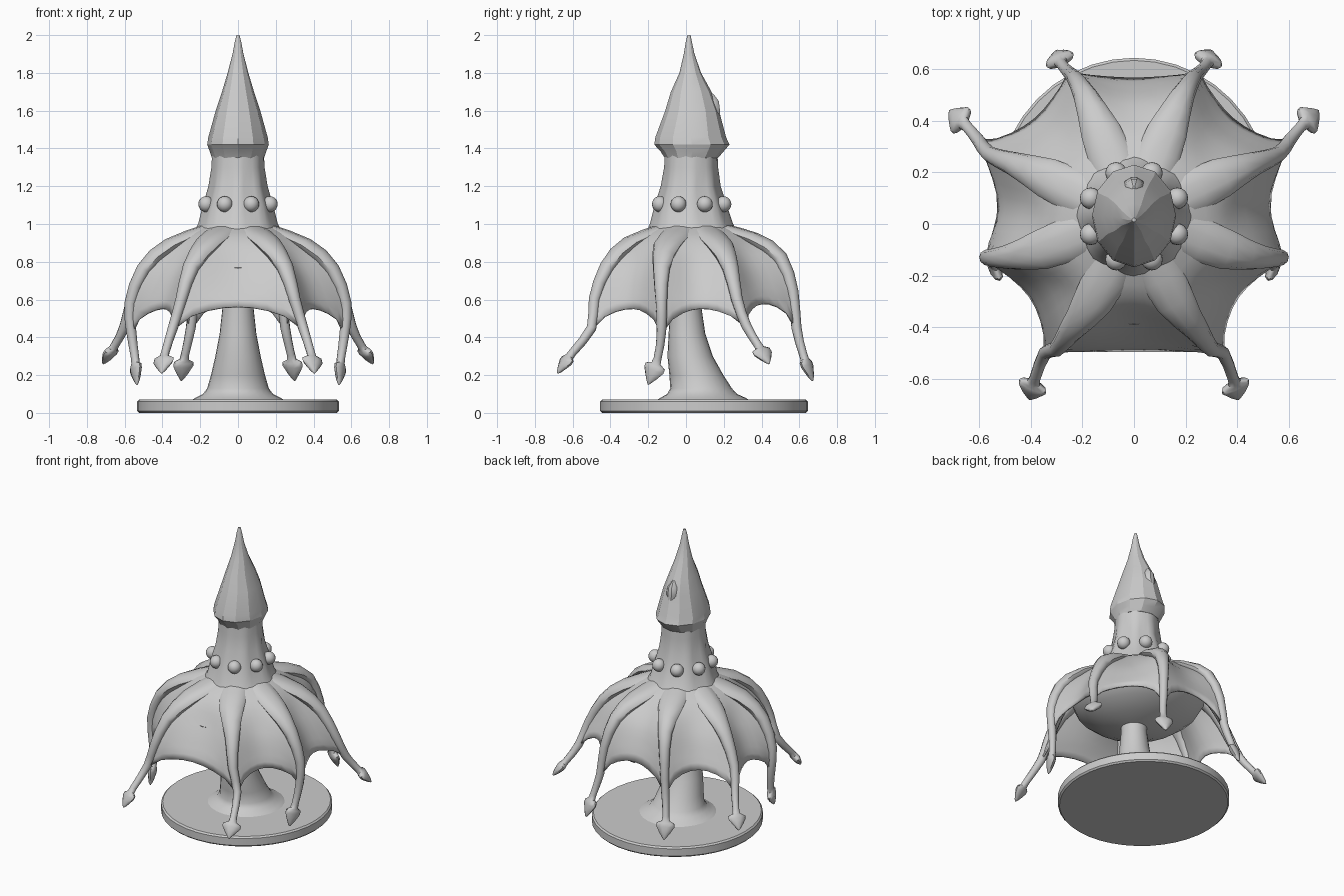
import bpy, math
from math import sin, cos, pi
from mathutils import Vector

if "Cube" in bpy.data.objects:
    bpy.data.objects.remove(bpy.data.objects["Cube"])

CY = 0.03  # body axis offset in y


def make(name, verts, faces, angle=35):
    me = bpy.data.meshes.new(name)
    me.from_pydata([tuple(v) for v in verts], [], faces)
    me.update()
    ob = bpy.data.objects.new(name, me)
    bpy.context.collection.objects.link(ob)
    bpy.ops.object.select_all(action='DESELECT')
    ob.select_set(True)
    bpy.context.view_layer.objects.active = ob
    bpy.ops.object.mode_set(mode='EDIT')
    bpy.ops.mesh.select_all(action='SELECT')
    bpy.ops.mesh.normals_make_consistent(inside=False)
    bpy.ops.object.mode_set(mode='OBJECT')
    bpy.ops.object.shade_smooth_by_angle(angle=math.radians(angle))
    return ob


def skin(name, rings, angle=35, caps=True):
    """Join equal-sized rings into a tube."""
    n = len(rings[0])
    verts = [v for r in rings for v in r]
    faces = [(i*n+j, i*n+(j+1) % n, (i+1)*n+(j+1) % n, (i+1)*n+j)
             for i in range(len(rings)-1) for j in range(n)]
    if caps:
        faces += [tuple(reversed(range(n))), tuple(range(len(verts)-n, len(verts)))]
    return make(name, verts, faces, angle)


def ring(z, rx, y0, y1, n, ridge=0):
    c, ry = (y0+y1)/2, (y1-y0)/2
    out = []
    for k in range(n):
        a = 2*pi*k/n
        f = 1+ridge*cos(8*a)
        out.append((rx*f*cos(a), c+ry*f*sin(a), z))
    return out


# Base disc and flared pedestal
skin("base_disc", [ring(z, r*0.97, 0.095-r, 0.095+r, 40) for z, r in
                   [(0, .54), (.01, .55), (.06, .55), (.07, .54)]])
ped = [(.06, .26, .09), (.08, .225, .09), (.1, .185, .085), (.13, .163, .08), (.2, .143, .055),
       (.3, .12, .022), (.42, .097, .005), (.55, .083, 0), (.65, .085, 0)]
skin("pedestal", [ring(z, r, c-r, c+r, 24) for z, r, c in ped])

# Bulging underside of the body, seen from below
belly = [(.585, .08, -.08, .08), (.605, .2, -.19, .21), (.655, .31, -.29, .34),
         (.71, .38, -.36, .43), (.77, .41, -.39, .48)]
skin("belly", [ring(*r, 24) for r in belly], caps=False)

# Neck with shallow ridges between the eyes
neck = [(.9, .26, -.23, .3, 0), (.96, .23, -.205, .27, .01), (1.0, .205, -.185, .243, .03),
        (1.1, .178, -.158, .208, .045), (1.2, .15, -.127, .177, .045), (1.3, .138, -.113, .167, .02),
        (1.42, .135, -.11, .165, 0)]
skin("neck", [ring(*r[:4], 32, r[4]) for r in neck])

# Pointed mantle
mantle = [(1.35, .138, -.113, .17), (1.385, .15, -.135, .2), (1.42, .163, -.168, .23),
          (1.46, .157, -.162, .212), (1.6, .118, -.11, .175), (1.7, .085, -.08, .135),
          (1.8, .055, -.035, .08), (1.9, .029, -.012, .045), (1.97, .016, 0, .03), (2.0, .008, .008, .024)]
skin("mantle", [ring(*r, 12) for r in mantle], 25)
# Small fold on the back of the mantle
fold = [(1.54, .02, .1, .185), (1.6, .045, .1, .182), (1.65, .035, .1, .176), (1.69, .01, .1, .145)]
skin("mantle_fold", [ring(*r, 10) for r in fold])

# Eight eyes set into the neck
for k in range(8):
    a = pi/8 + k*pi/4
    bpy.ops.mesh.primitive_uv_sphere_add(segments=16, ring_count=10, radius=.042,
                                         location=(.182*cos(a), CY+.182*sin(a), 1.105))
    bpy.context.object.name = f"eye_{k+1}"
    bpy.ops.object.shade_smooth()

# Arm centre lines on the right half, front to back
ARMS = [
    [(.06, -.11, .98), (.16, -.30, .90), (.25, -.42, .77), (.30, -.485, .6), (.345, -.50, .45),
     (.385, -.60, .32), (.405, -.68, .21)],
    [(.15, -.02, .98), (.36, -.10, .89), (.50, -.13, .76), (.57, -.13, .58), (.565, -.13, .43),
     (.545, -.15, .29), (.535, -.20, .15)],
    [(.15, .09, .98), (.34, .18, .89), (.47, .235, .77), (.56, .27, .6), (.60, .32, .46),
     (.65, .38, .36), (.715, .44, .26)],
    [(.06, .18, .98), (.13, .36, .92), (.19, .50, .82), (.23, .565, .64), (.25, .585, .45),
     (.28, .62, .31), (.30, .67, .17)],
]
ARMS = [[Vector(p) for p in a] for a in ARMS]
ARMS += [[Vector((-p.x, p.y, p.z)) for p in a] for a in reversed(ARMS)]


def on(arm, t):
    """Smooth point on an arm, t in knots."""
    i = min(int(t), len(arm)-2)
    u = t-i
    p1, p2 = arm[i], arm[i+1]
    p0 = arm[i-1] if i > 0 else 2*p1-p2
    p3 = arm[i+2] if i+2 < len(arm) else 2*p2-p1
    return .5*(2*p1+(p2-p0)*u+(2*p0-5*p1+4*p2-p3)*u*u+(3*p1-p0-3*p2+p3)*u**3)


# Arms: t, half width, half thickness, ending in a spade tip
SECT = [(0, .08, .025), (.5, .085, .03), (1, .078, .036), (1.5, .06, .04), (2, .046, .038),
        (2.5, .037, .034), (3, .031, .031), (3.5, .028, .028), (4, .026, .027), (4.5, .023, .024),
        (5, .022, .022), (5.2, .026, .022), (5.3, .058, .025), (5.45, .058, .026), (5.7, .036, .02),
        (5.9, .015, .012), (6, .004, .004)]
for k, arm in enumerate(ARMS):
    rings = []
    for t, w, h in SECT:
        p = on(arm, t)
        T = (on(arm, min(t+.05, 6))-on(arm, max(t-.05, 0))).normalized()
        radial = Vector((p.x, p.y-CY, 0)).normalized()
        side = Vector((0, 0, 1)).cross(radial)
        side = (side-T*side.dot(T)).normalized()
        up = T.cross(side)
        rings.append([p+side*w*cos(a)+up*h*sin(a) for a in [2*pi*j/10 for j in range(10)]])
    skin(f"arm_{k+1}", rings, 45)

# Web between neighbouring arms: rounded shoulder on top, arched lower hem
BILLOW = [-.05, -.05, -.03, -.01, -.03, -.05, -.05, 0]
NS, NT = 8, 12
cols = []
for k in range(8):
    a, b = ARMS[k], ARMS[(k+1) % 8]
    for s in range(NS):
        s /= NS
        hump = sin(pi*s)
        end = 4.1-.85*hump**.5
        col = []
        for j in range(NT+1):
            f = j/NT
            t = end*f
            pa, pb = on(a, t), on(b, t)
            p = pa.lerp(pb, s)
            d = p-Vector((0, CY, p.z))
            # keep the arc round near the neck
            r = (pa-Vector((0, CY, pa.z))).length*(1-s)+(pb-Vector((0, CY, pb.z))).length*s
            w = max(0, 1-t/1.6)
            dip = sin(pi*min(1, max(0, (t-.7)/2.5)))
            reach = d.length*(1-w)+r*w+hump*(BILLOW[k]*f*f-.03*dip)
            p = Vector((0, CY, p.z))+d.normalized()*reach
            p.z += max(0, 1-t)*.025-.02*hump*dip
            col.append(p)
        cols.append(col)
n = len(cols)
verts = [v for c in cols for v in c]
faces = [(i*(NT+1)+j, i*(NT+1)+j+1, (i+1) % n*(NT+1)+j+1, (i+1) % n*(NT+1)+j)
         for i in range(n) for j in range(NT)]
web = make("web", verts, faces, 40)
mod = web.modifiers.new("thickness", 'SOLIDIFY')
mod.thickness = .012
mod.offset = 0
